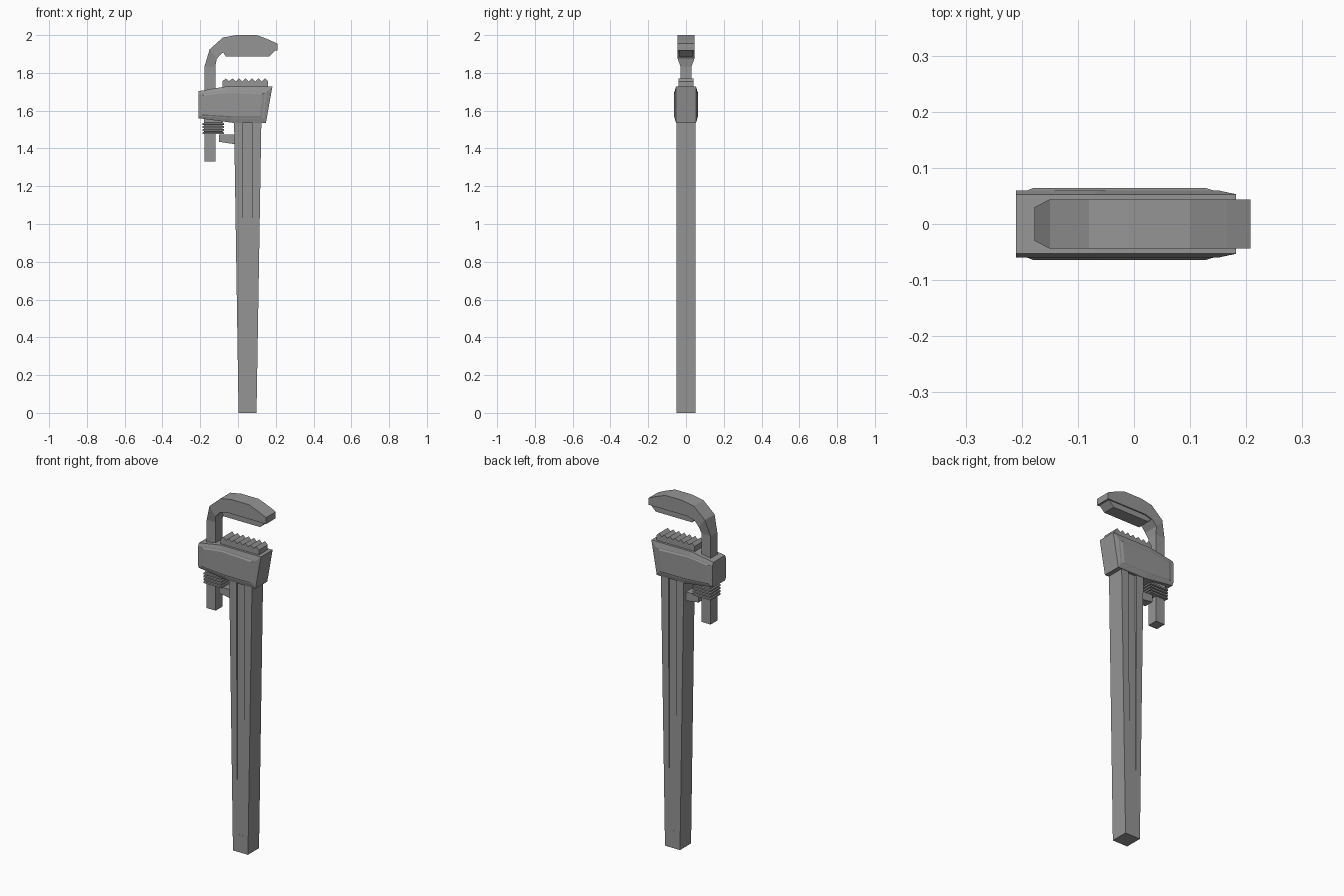
import bpy, bmesh

if "Cube" in bpy.data.objects:
    bpy.data.objects.remove(bpy.data.objects["Cube"])

steel = bpy.data.materials.new("dark_steel")
steel.diffuse_color = (0.3, 0.3, 0.3, 1)
steel.use_nodes = True
steel.node_tree.nodes["Principled BSDF"].inputs["Base Color"].default_value = steel.diffuse_color


def loft(name, rings):
    """Skin a list of equal-length point rings and cap both ends."""
    bm = bmesh.new()
    vs = [[bm.verts.new(p) for p in r] for r in rings]
    n = len(rings[0])
    for a, b in zip(vs, vs[1:]):
        for i in range(n):
            j = (i + 1) % n
            bm.faces.new((a[i], a[j], b[j], b[i]))
    bm.faces.new(vs[0])
    bm.faces.new(vs[-1])
    bmesh.ops.recalc_face_normals(bm, faces=bm.faces)
    me = bpy.data.meshes.new(name)
    bm.to_mesh(me)
    bm.free()
    me.materials.append(steel)
    ob = bpy.data.objects.new(name, me)
    bpy.context.collection.objects.link(ob)
    return ob


def slab(name, profile, w):
    """Extrude an x-z profile through y = -w..w."""
    return loft(name, [[(x, y, z) for x, z in profile] for y in (-w, w)])


def rect(x0, x1, y0, y1, z):
    return [(x0, y0, z), (x1, y0, z), (x1, y1, z), (x0, y1, z)]


# Tapered handle; the groove on each broad face runs out towards the bottom
handle = loft("handle", [rect(0.003, 0.098, -0.05, 0.05, 0),
                         rect(-0.021, 0.124, -0.05, 0.05, 1.56)])
for s in (-1, 1):
    rings = []
    for x0, x1, depth, z in ((0.032, 0.069, 0.0495, 0.1), (0.024, 0.077, 0.038, 1.54)):
        ya, yb = sorted((s * depth, s * 0.08))
        rings.append(rect(x0, x1, ya, yb, z))
    cutter = loft("groove_cutter", rings)
    cutter.hide_render = True
    cutter.hide_set(True)
    mod = handle.modifiers.new("groove", "BOOLEAN")
    mod.operation = "DIFFERENCE"
    mod.solver = "EXACT"
    mod.object = cutter

# Head housing: chamfered body with a raised bevelled panel on both faces
outer = [(-0.21, 1.56), (-0.03, 1.536), (0.148, 1.536),
         (0.182, 1.727), (-0.07, 1.727), (-0.21, 1.703)]
shoulder = [(-0.21, 1.572), (-0.03, 1.558), (0.138, 1.558),
            (0.152, 1.698), (-0.06, 1.706), (-0.21, 1.688)]
base = [(-0.19, 1.574), (-0.03, 1.563), (0.13, 1.563),
        (0.141, 1.693), (-0.06, 1.701), (-0.19, 1.686)]
panel = [(-0.18, 1.58), (-0.03, 1.57), (0.117, 1.57),
         (0.128, 1.687), (-0.06, 1.695), (-0.18, 1.68)]
half = [(panel, 0.064), (base, 0.060), (shoulder, 0.0595), (outer, 0.053)]
layers = [(p, -y) for p, y in half] + half[::-1]
loft("head_housing", [[(x, y, z) for x, z in p] for p, y in layers])

# Lower jaw with saw teeth
n, x0, x1 = 7, -0.082, 0.16
step = (x1 - x0) / n
teeth = [(x0, 1.70), (x1, 1.70)]
for i in range(n, 0, -1):
    teeth += [(x0 + i * step, 1.755), (x0 + (i - 0.5) * step, 1.771)]
teeth.append((x0, 1.755))
slab("lower_jaw", teeth, 0.04)

# Hook jaw: shank sweeping over into the wide upper jaw (outer, inner, half width)
hook = [(-0.177, 1.33, -0.12, 1.33, 0.03),
        (-0.177, 1.835, -0.12, 1.835, 0.03),
        (-0.15, 1.925, -0.112, 1.875, 0.044),
        (-0.08, 1.987, -0.085, 1.905, 0.044),
        (-0.01, 2.0, -0.04, 1.918, 0.044),
        (0.10, 2.0, 0.10, 1.918, 0.044),
        (0.165, 1.975, 0.165, 1.918, 0.044),
        (0.208, 1.955, 0.208, 1.918, 0.044)]
loft("hook_jaw", [[(xo, -w, zo), (xo, w, zo), (xi, w, zi), (xi, -w, zi)]
                  for xo, zo, xi, zi, w in hook])

# Gripping plate under the hook jaw
slab("upper_jaw_plate", [(-0.085, 1.92), (0.2, 1.92), (0.165, 1.887), (-0.065, 1.887)], 0.037)

# Ribbed adjusting nut
rings = []
for i in range(4):
    z = 1.476 + i * 0.0165
    rings += [(z, 0), (z + 0.009, 0), (z + 0.011, 0.008), (z + 0.0145, 0.008)]
rings.append((1.56, 0.008))
loft("adjusting_nut", [rect(-0.187 + d, -0.073 - d, -0.045 + d, 0.045 - d, z)
                       for z, d in rings])

# Spring lug between nut and handle
slab("spring_lug", [(-0.10, 1.435), (0.0, 1.42), (0.0, 1.474), (-0.10, 1.474)], 0.028)
